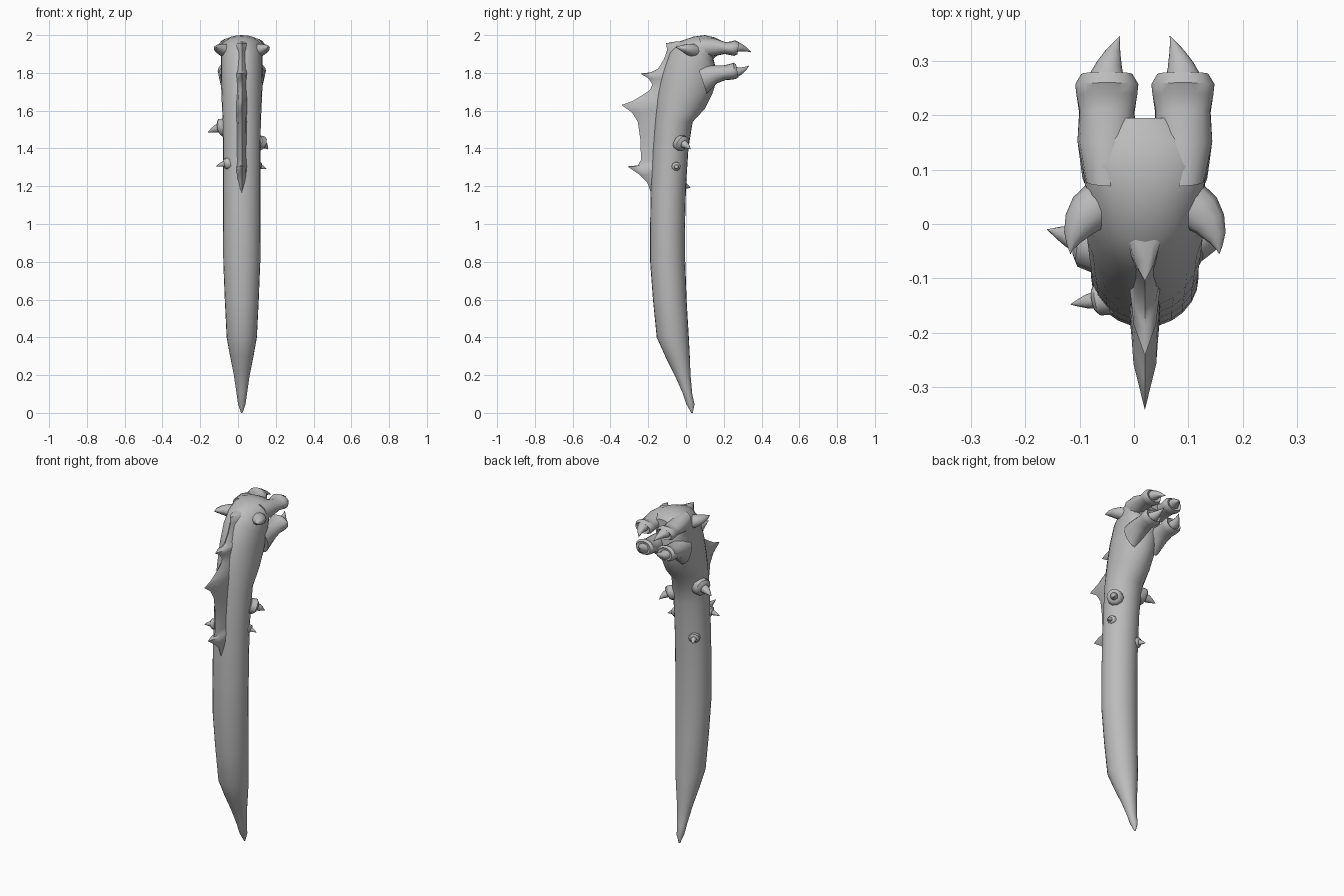
import bpy, bmesh, math
from mathutils import Vector

cube = bpy.data.objects.get("Cube")
if cube:
    bpy.data.objects.remove(cube, do_unlink=True)

CX = 0.02  # centre line of the limb

grey = bpy.data.materials.new("plain grey")
grey.use_nodes = True
grey.diffuse_color = (0.5, 0.5, 0.5, 1)
bsdf = next(n for n in grey.node_tree.nodes if n.type == 'BSDF_PRINCIPLED')
bsdf.inputs["Base Color"].default_value = (0.5, 0.5, 0.5, 1)


def finish(name, bm, angle=45):
    bmesh.ops.recalc_face_normals(bm, faces=bm.faces)
    mesh = bpy.data.meshes.new(name)
    bm.to_mesh(mesh)
    bm.free()
    mesh.materials.append(grey)
    obj = bpy.data.objects.new(name, mesh)
    bpy.context.collection.objects.link(obj)
    bpy.ops.object.select_all(action='DESELECT')
    obj.select_set(True)
    bpy.context.view_layer.objects.active = obj
    bpy.ops.object.shade_smooth_by_angle(angle=math.radians(angle))
    return obj


def loft(name, rings, sides=16, angle=45):
    """Skin elliptical rings given as (centre, half axis, half axis)."""
    bm = bmesh.new()
    loops = []
    for c, u, v in rings:
        steps = [2 * math.pi * i / sides for i in range(sides)]
        loops.append([bm.verts.new(c + u * math.cos(a) + v * math.sin(a)) for a in steps])
    for a, b in zip(loops, loops[1:]):
        for i in range(sides):
            j = (i + 1) % sides
            bm.faces.new((a[i], a[j], b[j], b[i]))
    bm.faces.new(loops[0])
    bm.faces.new(loops[-1])
    return finish(name, bm, angle)


def side_rings(profile, x):
    """Rings from (back y, back z, front y, front z, half width)."""
    rings = []
    for by, bz, fy, fz, w in profile:
        b, f = Vector((x, by, bz)), Vector((x, fy, fz))
        rings.append(((b + f) / 2, Vector((w, 0, 0)), (f - b) / 2))
    return rings


def spike(name, base, tip, radius, sag=(0, 0, 0), collar=False, flat=1.0):
    """Curved thorn, with an optional raised collar round its root."""
    base, tip, sag = Vector(base), Vector(tip), Vector(sag)
    axis = (tip - base).normalized()
    u = axis.cross(Vector((0, 0, 1))).normalized()
    v = u.cross(axis)
    shape = [(0, 1), (.2, .92), (.45, .66), (.7, .38), (.88, .15), (1, .01)]
    if collar:
        shape = [(0, 1.6), (.3, 1.5), (.4, 1.1), (.42, .75), (.6, .62), (.8, .34), (1, .01)]
    rings = []
    for t, s in shape:
        c = base.lerp(tip, t) + sag * (4 * t * (1 - t))
        rings.append((c, u * radius * s, v * radius * s * flat))
    return loft(name, rings, 10)


# Long curved limb, bending forward into the palm
limb = [
    (.028, .0, .036, .0, .004),
    (.0, .05, .045, .045, .02),
    (-.02, .11, .033, .1, .028),
    (-.06, .2, .024, .2, .042),
    (-.11, .3, .02, .3, .062),
    (-.155, .4, .015, .4, .08),
    (-.175, .6, .003, .6, .09),
    (-.19, .8, -.004, .8, .098),
    (-.19, 1.0, -.005, 1.0, .099),
    (-.186, 1.2, .0, 1.2, .099),
    (-.176, 1.4, .013, 1.4, .099),
    (-.165, 1.55, .035, 1.54, .101),
    (-.152, 1.68, .1, 1.61, .106),
    (-.125, 1.8, .14, 1.69, .11),
    (-.085, 1.91, .16, 1.755, .11),
    (-.03, 1.968, .165, 1.81, .11),
    (.04, 1.992, .15, 1.855, .112),
    (.1, 2.0, .145, 1.875, .112),
    (.155, 1.987, .165, 1.892, .1),
    (.195, 1.967, .195, 1.91, .05),
]
loft("limb_and_palm", side_rings(limb, CX), 24)

# Two upper and two lower fingers with flared rims, each carrying a claw
upper = [
    (.07, 1.985, .09, 1.88, .04),
    (.15, 1.983, .155, 1.89, .054),
    (.21, 1.963, .205, 1.9, .05),
    (.24, 1.966, .235, 1.894, .056),
    (.26, 1.973, .255, 1.89, .058),
    (.28, 1.962, .272, 1.898, .047),
    (.272, 1.955, .266, 1.905, .036),
]
lower = [
    (.06, 1.84, .11, 1.69, .045),
    (.14, 1.84, .165, 1.745, .054),
    (.2, 1.84, .21, 1.762, .051),
    (.235, 1.848, .242, 1.764, .056),
    (.25, 1.854, .262, 1.768, .058),
    (.265, 1.846, .277, 1.776, .046),
    (.26, 1.838, .27, 1.785, .036),
]
for word, s in (("right", -1), ("left", 1)):
    x = CX + s * .07
    loft(word + "_upper_finger", side_rings(upper, x))
    loft(word + "_lower_finger", side_rings(lower, x))
    spike(word + "_upper_claw", (x, .25, 1.935), (CX + s * .046, .346, 1.908),
          .036, (s * .006, 0, .01), flat=.85)
    spike(word + "_lower_claw", (x, .25, 1.808), (CX + s * .05, .336, 1.84),
          .036, (s * .006, 0, -.012), flat=.85)
    # Blunt lobe on each side of the knuckles
    spike(word + "_knuckle_lobe", (CX + s * .07, .045, 1.915), (CX + s * .137, -.055, 1.935),
          .047, (s * .02, 0, .004), flat=.8)

# Thin crest down the back, drawn out into hooked points: (height, outer y, root y)
crest = [
    (1.16, -.184, -.15), (1.22, -.205, -.15), (1.26, -.245, -.15), (1.305, -.31, -.15),
    (1.31, -.255, -.15), (1.34, -.238, -.15), (1.45, -.242, -.14), (1.54, -.255, -.14),
    (1.59, -.285, -.13), (1.63, -.342, -.13), (1.65, -.285, -.12), (1.68, -.235, -.12),
    (1.71, -.19, -.12), (1.74, -.178, -.11), (1.77, -.198, -.1), (1.797, -.242, -.1),
    (1.802, -.19, -.1), (1.82, -.15, -.09), (1.87, -.118, -.07), (1.92, -.1, -.05),
    (1.957, -.105, -.03), (1.965, -.06, 0),
]
bm = bmesh.new()
rows = []
for z, outer, root in crest:
    mid = root + (outer - root) * .6
    half = .012 + .06 * min(.15, root - outer)
    points = [(-.03, root), (-half, mid), (0, outer), (half, mid), (.03, root)]
    rows.append([bm.verts.new((CX + x, y, z)) for x, y in points])
for a, b in zip(rows, rows[1:]):
    for i in range(len(a)):
        j = (i + 1) % len(a)
        bm.faces.new((a[i], a[j], b[j], b[i]))
bm.faces.new(rows[0])
bm.faces.new(rows[-1])
finish("back_crest", bm, 50)

# Scattered thorns on the flanks
spike("left_large_thorn", (.095, -.035, 1.43), (.158, .025, 1.395), .028, (.01, 0, .008), True)
spike("left_small_thorn", (.1, -.055, 1.305), (.152, -.045, 1.29), .016, (0, 0, .004), True)
spike("right_large_thorn", (-.06, -.04, 1.51), (-.16, -.01, 1.485), .033, (0, 0, .008), True)
spike("right_small_thorn", (-.045, -.135, 1.32), (-.117, -.148, 1.305), .02, (0, 0, .004), True)
spike("inner_thorn", (-.035, -.03, 1.205), (-.06, .025, 1.19), .02, (0, 0, .004), True)
